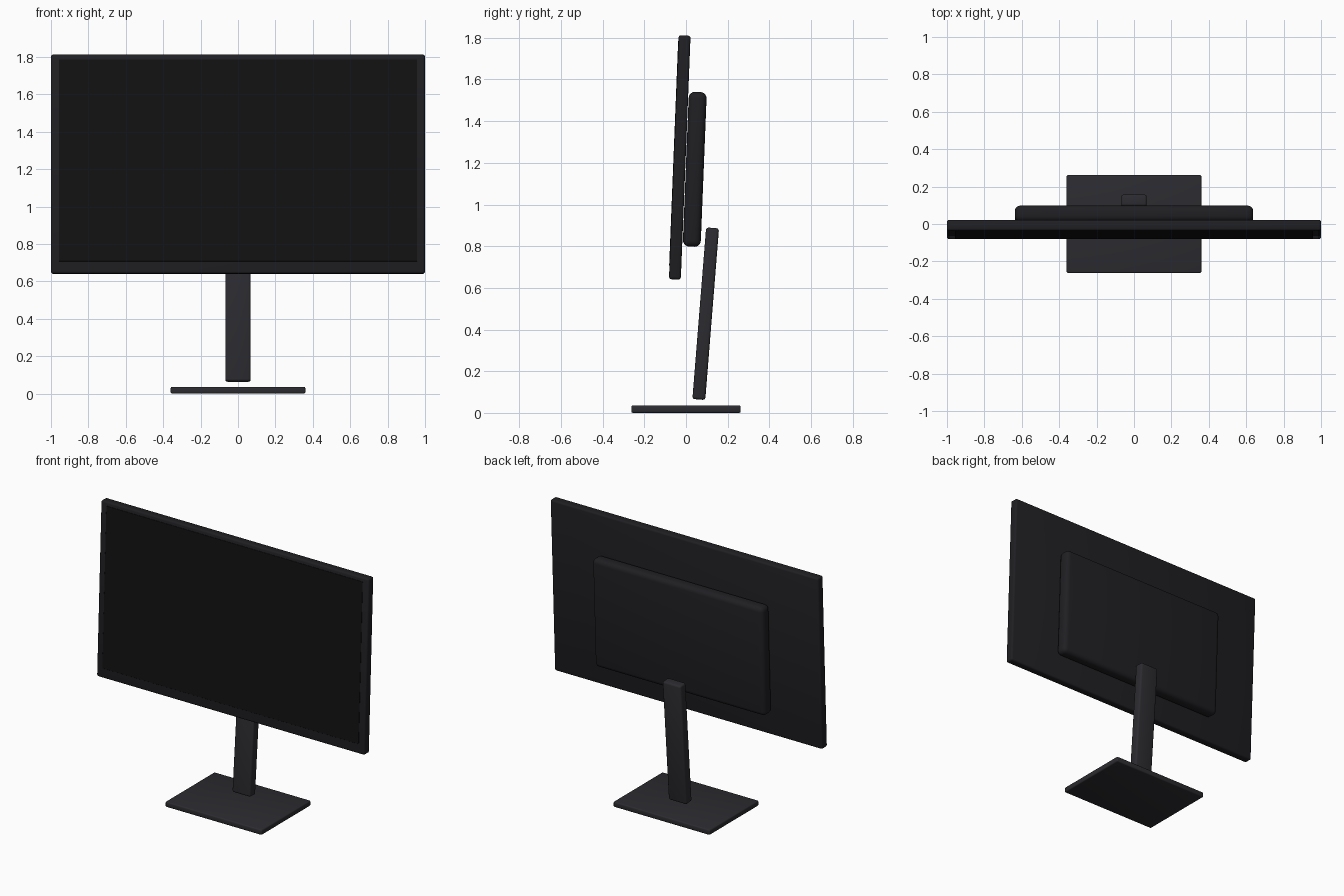
import bpy

if "Cube" in bpy.data.objects:
    bpy.data.objects.remove(bpy.data.objects["Cube"])


def material(name, r, g, b):
    mat = bpy.data.materials.new(name)
    mat.diffuse_color = (r, g, b, 1)
    mat.use_nodes = True
    mat.node_tree.nodes["Principled BSDF"].inputs["Base Color"].default_value = mat.diffuse_color
    return mat


def rounded_box(name, size, centre, mat, bevel, tilt=0.0, segments=3):
    bpy.ops.mesh.primitive_cube_add(size=1, location=centre)
    obj = bpy.context.object
    obj.name = name
    obj.scale = size
    bpy.ops.object.transform_apply(location=False, rotation=False, scale=True)
    obj.rotation_euler.x = -tilt
    mod = obj.modifiers.new("rounding", 'BEVEL')
    mod.width = bevel
    mod.segments = segments
    obj.data.materials.append(mat)
    bpy.ops.object.modifier_apply(modifier=mod.name)
    bpy.ops.object.shade_smooth_by_angle()
    return obj


casing = material("casing", 0.014, 0.014, 0.017)
glass = material("glass", 0.006, 0.006, 0.0065)
metal = material("metal", 0.025, 0.025, 0.030)

PANEL_TILT = 0.04
COLUMN_TILT = 0.08

# Display panel and rear electronics housing, leaning slightly back
rounded_box("panel", (2.0, 0.057, 1.172), (0, -0.03, 1.226), casing, 0.012, PANEL_TILT)
rounded_box("rear_housing", (1.275, 0.086, 0.743), (0, 0.042, 1.169), casing, 0.03, PANEL_TILT, 4)

# Thin screen sheet just proud of the front face, leaving a deeper lower bezel
rounded_box("screen", (1.914, 0.006, 1.08), (0, -0.0562, 1.246), glass, 0.001, PANEL_TILT, 1)

# Stand: leaning column above a flat base plate
rounded_box("stand_column", (0.136, 0.062, 0.826), (0, 0.0945, 0.476), metal, 0.012, COLUMN_TILT)
rounded_box("stand_base", (0.72, 0.525, 0.036), (0, 0, 0.018), metal, 0.008)
